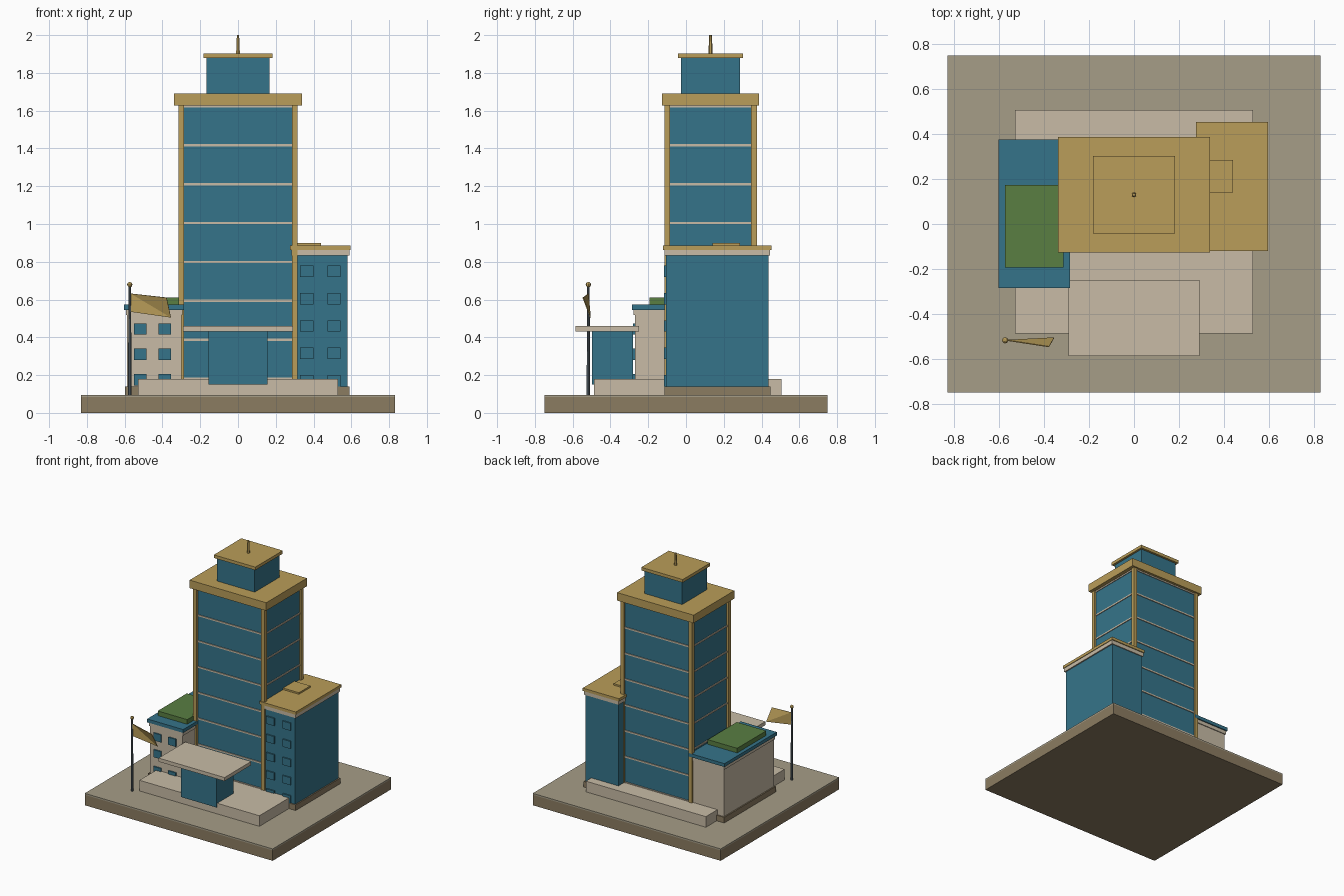
import bpy, bmesh, math
from mathutils import Vector

if "Cube" in bpy.data.objects:
    bpy.data.objects.remove(bpy.data.objects["Cube"])

def mat(name, r, g, b):
    m = bpy.data.materials.new(name)
    m.diffuse_color = (r, g, b, 1)
    m.use_nodes = True
    m.node_tree.nodes["Principled BSDF"].inputs["Base Color"].default_value = m.diffuse_color
    return m

BLUE = mat("blue_glass", 0.036, 0.175, 0.255)
GOLD = mat("gold_trim", 0.49, 0.34, 0.10)
BEIGE = mat("beige_stone", 0.58, 0.50, 0.38)
GREEN = mat("roof_planting", 0.10, 0.21, 0.055)
PAVING = mat("paving", 0.38, 0.34, 0.245)
BROWN = mat("brown_stone", 0.26, 0.20, 0.12)
STEEL = mat("steel", 0.10, 0.13, 0.15)

def finish(name, bm, m):
    me = bpy.data.meshes.new(name)
    bm.to_mesh(me)
    bm.free()
    me.materials.append(m)
    ob = bpy.data.objects.new(name, me)
    bpy.context.collection.objects.link(ob)
    return ob

def add_box(bm, x, y, z):
    lo, hi = Vector((x[0], y[0], z[0])), Vector((x[1], y[1], z[1]))
    for v in bmesh.ops.create_cube(bm, size=1)["verts"]:
        v.co = Vector(((lo + hi)[i] / 2 + v.co[i] * (hi - lo)[i] for i in range(3)))

def box(name, x, y, z, m):
    bm = bmesh.new()
    add_box(bm, x, y, z)
    return finish(name, bm, m)

def rod(name, x, y, z0, z1, r0, r1, m, sides=8):
    bm = bmesh.new()
    bmesh.ops.create_cone(bm, cap_ends=True, segments=sides, radius1=r0, radius2=r1, depth=z1 - z0)
    bmesh.ops.translate(bm, vec=(x, y, (z0 + z1) / 2), verts=bm.verts)
    return finish(name, bm, m)

def windows(name, xs, zs, w, h, wall_y, m):
    bm = bmesh.new()
    for x in xs:
        for z in zs:
            add_box(bm, (x - w / 2, x + w / 2), (wall_y - 0.01, wall_y + 0.01), (z - h / 2, z + h / 2))
    return finish(name, bm, m)

# Site and podium
box("ground_slab", (-0.83, 0.83), (-0.748, 0.748), (0, 0.083), BROWN)
box("paving_layer", (-0.83, 0.83), (-0.748, 0.748), (0.083, 0.095), PAVING)
box("podium", (-0.53, 0.53), (-0.487, 0.506), (0.095, 0.18), BEIGE)

# Main tower, with floor bands and corner columns
TY = 0.13
box("tower_glass", (-0.30, 0.30), (TY - 0.23, TY + 0.23), (0.18, 1.63), BLUE)
bm = bmesh.new()
for i in range(8):
    z = 0.181 + 0.206 * i
    add_box(bm, (-0.306, 0.306), (TY - 0.236, TY + 0.236), (z - 0.006, z + 0.006))
finish("floor_bands", bm, BEIGE)
bm = bmesh.new()
for sx in (-0.3, 0.3):
    for sy in (TY - 0.23, TY + 0.23):
        add_box(bm, (sx - 0.015, sx + 0.015), (sy - 0.015, sy + 0.015), (0.17, 1.632))
finish("corner_columns", bm, GOLD)
box("tower_parapet", (-0.338, 0.338), (TY - 0.257, TY + 0.257), (1.628, 1.692), GOLD)
box("penthouse", (-0.166, 0.166), (TY - 0.156, TY + 0.156), (1.69, 1.88), BLUE)
box("penthouse_roof", (-0.183, 0.183), (TY - 0.173, TY + 0.173), (1.878, 1.903), GOLD)
rod("roof_mast", 0, TY, 1.89, 2.0, 0.012, 0.007, GOLD, 6)

# Right wing
box("right_plinth", (0.28, 0.59), (-0.115, 0.448), (0.095, 0.14), BROWN)
box("right_wing", (0.29, 0.58), (-0.106, 0.438), (0.14, 0.835), BLUE)
box("right_cornice", (0.283, 0.59), (-0.114, 0.446), (0.832, 0.865), BEIGE)
box("right_roof", (0.275, 0.595), (-0.121, 0.453), (0.863, 0.886), GOLD)
box("roof_hatch", (0.298, 0.44), (0.14, 0.285), (0.885, 0.899), GOLD)
windows("right_windows", (0.364, 0.508), [0.17 + 0.145 * i for i in range(5)], 0.07, 0.06, -0.106, BLUE)

# Left wing with planted roof
box("left_plinth", (-0.597, -0.29), (-0.28, 0.37), (0.095, 0.14), BROWN)
box("left_wing", (-0.587, -0.30), (-0.27, 0.36), (0.14, 0.52), BEIGE)
box("left_cornice", (-0.593, -0.293), (-0.277, 0.367), (0.517, 0.547), BEIGE)
box("left_roof", (-0.603, -0.285), (-0.285, 0.376), (0.546, 0.573), BLUE)
box("roof_garden", (-0.573, -0.313), (-0.194, 0.173), (0.572, 0.61), GREEN)
windows("left_windows", (-0.518, -0.388), [0.176 + 0.134 * i for i in range(3)], 0.065, 0.06, -0.27, BLUE)

# Entrance
box("entrance_lobby", (-0.157, 0.157), (-0.497, -0.28), (0.15, 0.432), BLUE)
box("entrance_canopy", (-0.291, 0.291), (-0.586, -0.249), (0.43, 0.459), BEIGE)

# Flagpole with a twisted two-facet flag
FX, FY = -0.573, -0.517
rod("flagpole", FX, FY, 0.09, 0.675, 0.009, 0.007, STEEL)
bm = bmesh.new()
bmesh.ops.create_uvsphere(bm, u_segments=8, v_segments=6, radius=0.014)
bmesh.ops.translate(bm, vec=(FX, FY, 0.679), verts=bm.verts)
finish("flagpole_ball", bm, GOLD)
bm = bmesh.new()
a, b, c, d = [bm.verts.new(p) for p in (
    (FX + 0.005, FY, 0.632), (FX + 0.005, FY, 0.535), (-0.355, -0.506, 0.505), (-0.378, -0.546, 0.61))]
bm.faces.new((a, b, c))
bm.faces.new((a, c, d))
flag = finish("flag", bm, GOLD)
s = flag.modifiers.new("thickness", "SOLIDIFY")
s.thickness, s.offset = 0.004, 0
